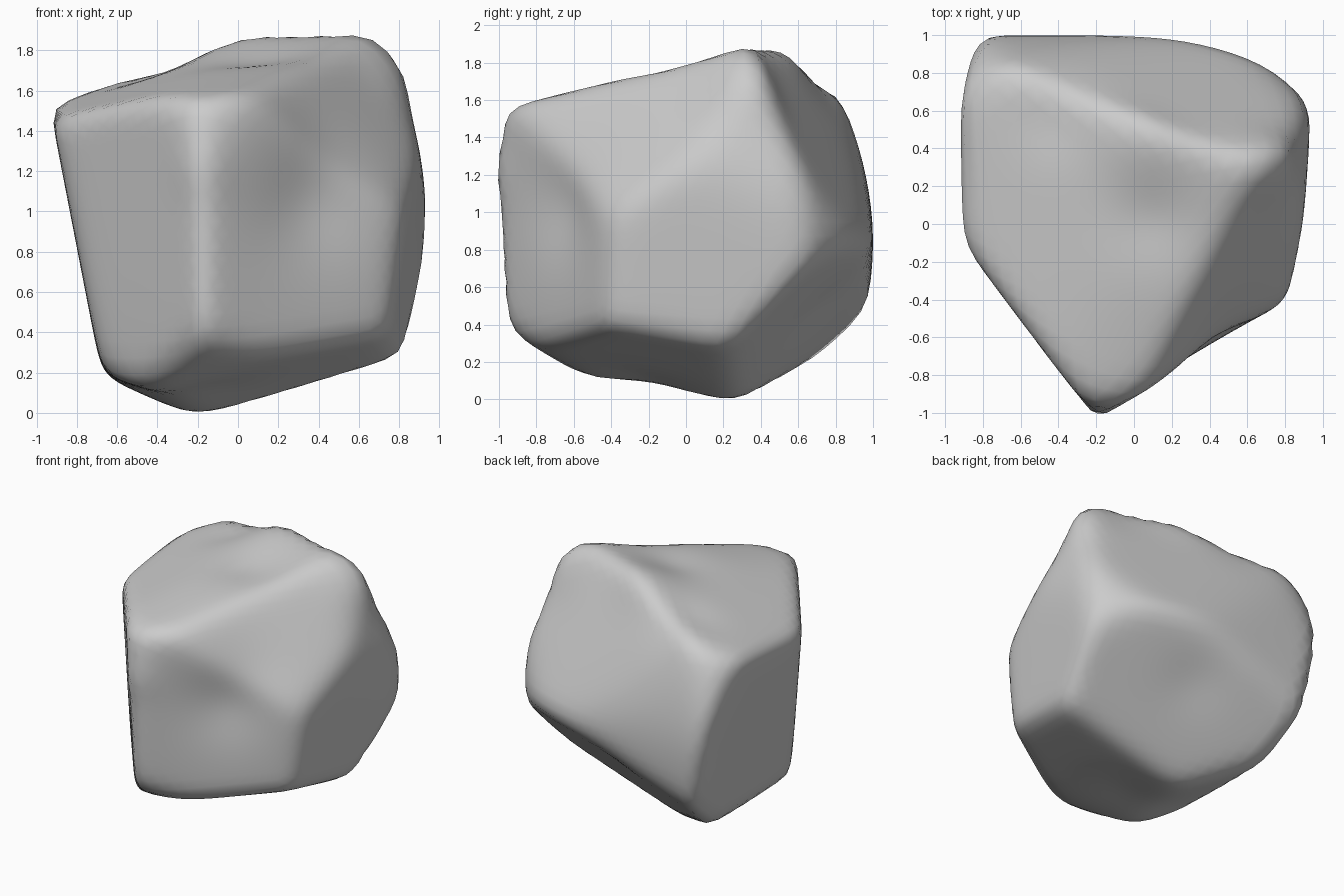
import bpy, bmesh, math
from mathutils import Vector

if "Cube" in bpy.data.objects:
    bpy.data.objects.remove(bpy.data.objects["Cube"], do_unlink=True)

CENTRE = Vector((0, 0, 0.95))
SHARPNESS = 24

# Hewn facets of the boulder: outward direction and distance from the centre
FACETS = [
    ((-0.80, -0.61, -0.05), 0.765),  # front, right-hand side
    ((0.51, -0.86, -0.05), 0.778),   # front, left-hand side
    ((0, -0.97, 0.22), 1.075),       # front nose, upper
    ((0.98, -0.12, -0.12), 0.865),   # side, lower
    ((0.96, 0.05, 0.27), 0.985),     # side, upper
    ((0.70, -0.48, 0.53), 0.80),     # sloping shoulder
    ((0.7, 0.714, 0), 1.11),         # rear side corner
    ((-0.98, 0, -0.19), 0.81),       # opposite side
    ((0.25, 0.84, 0.46), 0.885),     # back slope
    ((0, 0.97, 0.22), 1.00),         # back, upper
    ((0, 1, -0.1), 1.02),            # back, lower
    ((-0.6, 0.65, 0.45), 1.28),      # worn upper rear corner
    ((0.24, 0.67, -0.70), 0.83),     # back undercut
    ((0.28, -0.20, -0.95), 0.825),   # underside
    ((0, -0.57, -0.82), 1.02),       # front undercut
    ((-0.42, 0, -0.91), 0.98),       # side undercut
    ((-0.05, -0.22, 1), 0.813),      # top
    ((-0.35, -0.1, 1), 0.79),        # top, falling away
]
FACETS = [(Vector(n).normalized(), h) for n, h in FACETS]

# Worn hollows and, with negative depth, knobs: place, radius, depth
WEAR = [
    (Vector((0.33, -0.6, 1.08)), 0.34, 0.07),     # front hollow
    (Vector((0.12, 0.05, 1.75)), 0.26, 0.05),     # top hollow
    (Vector((0.1, 0.85, 0.4)), 0.25, 0.03),       # back hollow
    (Vector((-0.25, -0.25, 0.06)), 0.32, 0.05),   # underside hollow
    (Vector((-0.42, 0.6, 1.68)), 0.22, 0.04),     # dip in the ridge
    (Vector((0.02, 0.45, 1.84)), 0.2, -0.025),    # ridge knob
    (Vector((0.74, 0.32, 1.7)), 0.2, -0.05),      # shoulder knob
    (Vector((-0.19, -0.97, 1.22)), 0.14, -0.02),  # nose knob
]


def rock_point(direction):
    """Rounded meeting of all facets along one direction."""
    total = sum((max(n.dot(direction), 0) / h) ** SHARPNESS for n, h in FACETS)
    point = CENTRE + direction * total ** (-1 / SHARPNESS)
    dent = sum(depth * math.exp(-((point - spot).length / radius) ** 2)
               for spot, radius, depth in WEAR)
    return point - direction * dent


# Boulder body
bm = bmesh.new()
bmesh.ops.create_icosphere(bm, subdivisions=5, radius=1)
for v in bm.verts:
    v.co = rock_point(v.co.normalized())
mesh = bpy.data.meshes.new("boulder")
bm.to_mesh(mesh)
bm.free()
boulder = bpy.data.objects.new("boulder", mesh)
bpy.context.collection.objects.link(boulder)
mesh.shade_smooth()

# Stone colour
stone = bpy.data.materials.new("grey stone")
stone.use_nodes = True
colour = (0.6, 0.6, 0.6, 1)
stone.diffuse_color = colour
stone.node_tree.nodes["Principled BSDF"].inputs["Base Color"].default_value = colour
mesh.materials.append(stone)
